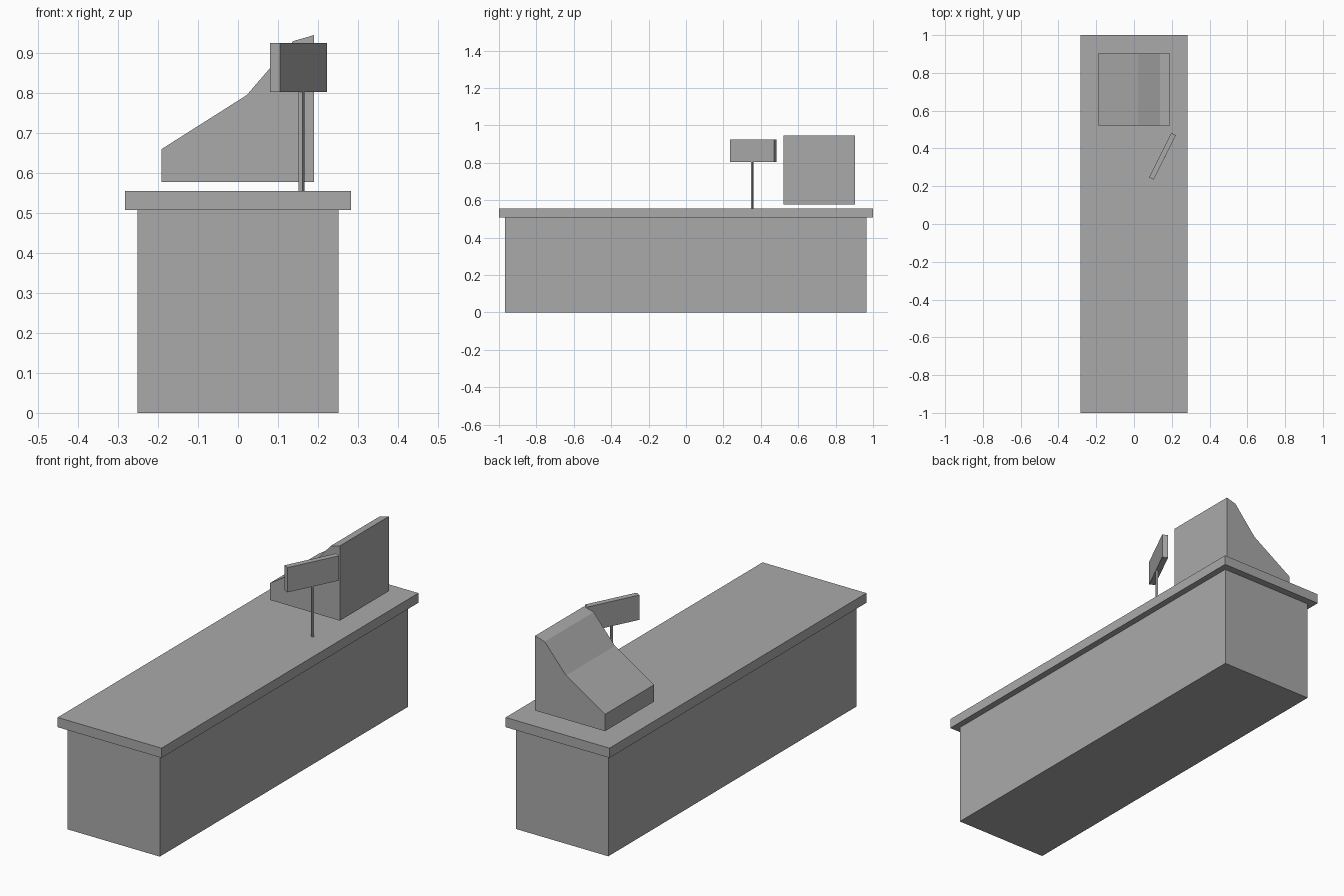
import bpy
import bmesh
from math import radians
from mathutils import Matrix

if "Cube" in bpy.data.objects:
    bpy.data.objects.remove(bpy.data.objects["Cube"], do_unlink=True)

GREY = (0.40, 0.40, 0.40, 1.0)
grey = bpy.data.materials.new("plain grey")
grey.use_nodes = True
grey.diffuse_color = GREY
grey.node_tree.nodes["Principled BSDF"].inputs["Base Color"].default_value = GREY


def add_object(name, bm):
    bmesh.ops.recalc_face_normals(bm, faces=bm.faces)
    mesh = bpy.data.meshes.new(name)
    bm.to_mesh(mesh)
    bm.free()
    mesh.materials.append(grey)
    obj = bpy.data.objects.new(name, mesh)
    bpy.context.collection.objects.link(obj)
    return obj


def box(name, center, size, turn=0):
    bm = bmesh.new()
    bmesh.ops.create_cube(bm, size=1, matrix=Matrix.Diagonal((*size, 1)))
    obj = add_object(name, bm)
    obj.location = center
    obj.rotation_euler.z = radians(turn)
    return obj


def extrude_profile(name, profile, y0, y1):
    bm = bmesh.new()
    face = bm.faces.new([bm.verts.new((x, y0, z)) for x, z in profile])
    moved = bmesh.ops.extrude_face_region(bm, geom=[face])["geom"]
    verts = [v for v in moved if isinstance(v, bmesh.types.BMVert)]
    bmesh.ops.translate(bm, verts=verts, vec=(0, y1 - y0, 0))
    return add_object(name, bm)


# Counter: base with an overhanging slab
box("counter_base", (0, -0.002, 0.2535), (0.503, 1.932, 0.507))
box("counter_top", (0, 0, 0.531), (0.566, 2, 0.048))

# Cash register: sloped keyboard, steeper screen, tall flat back
extrude_profile("cash_register", [
    (-0.191, 0.577), (0.19, 0.577), (0.19, 0.945),
    (0.138, 0.93), (0.022, 0.795), (-0.191, 0.66)], 0.522, 0.903)

# Customer display: turned panel on a thin post
box("display_post", (0.159, 0.354, 0.68), (0.0105, 0.0105, 0.25), 63.5)
box("display_panel", (0.151, 0.359, 0.864), (0.263, 0.028, 0.122), 63.5)
